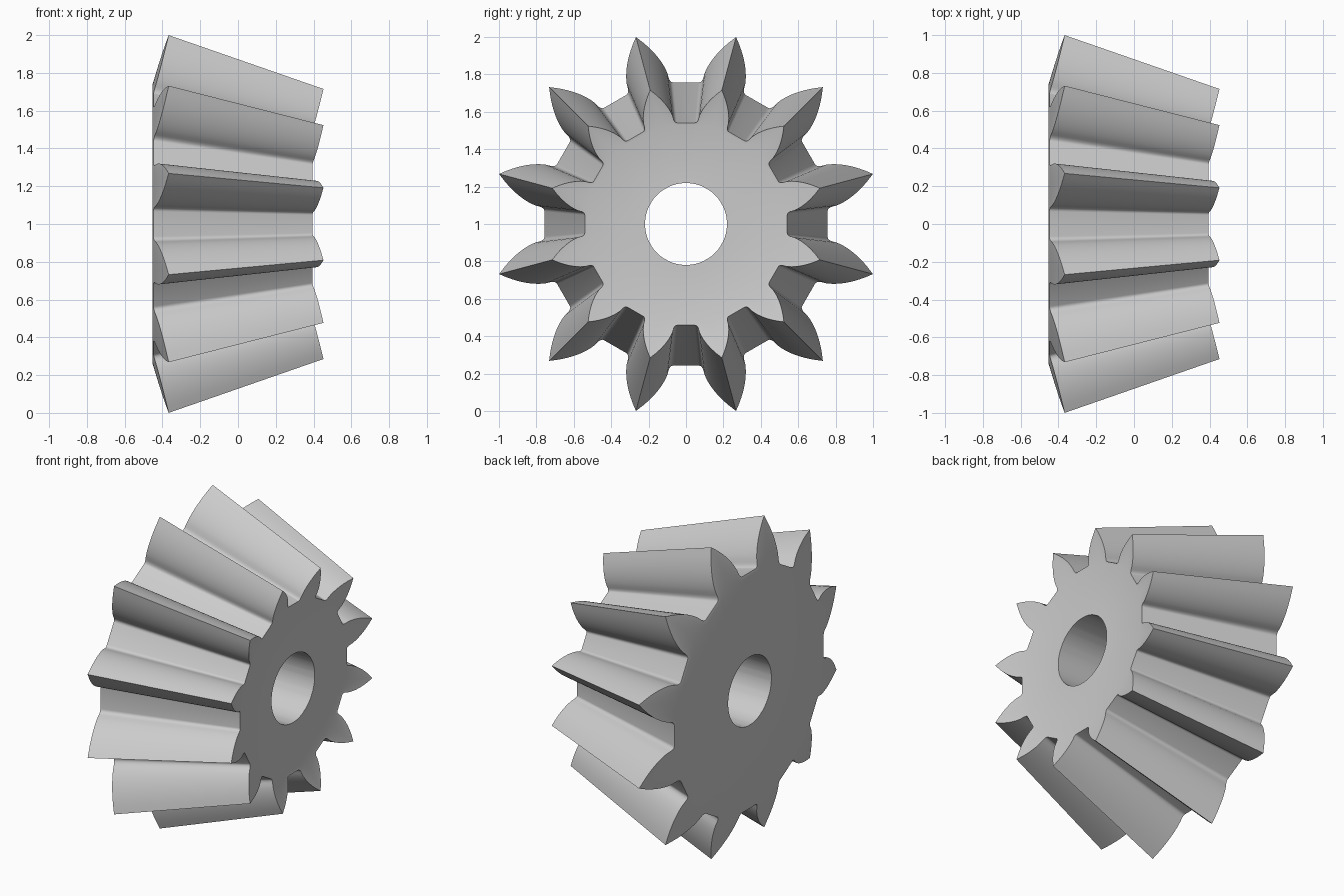
import bpy, bmesh
from math import radians, sin, cos, tan, acos, pi

if "Cube" in bpy.data.objects:
    bpy.data.objects.remove(bpy.data.objects["Cube"])

TEETH = 12
TIP_R, BASE_R, HUB_R, BORE_R = 1.035, 0.79, 0.742, 0.219
BACK_X, TIP_X = -0.4525, -0.367      # hub face and tooth tips at the large end
APEX_X, SHRINK = 2.508, 0.715        # common cone apex, small end / large end
SLOPE = (TIP_X - BACK_X) / (TIP_R - HUB_R)


def half_tooth():
    """Radius and half angle, from the pointed tip down to the valley."""
    pts = []
    steps = 12
    for i in range(steps + 1):
        r = TIP_R + (BASE_R - TIP_R) * i / steps
        a = acos(min(1, BASE_R / r))
        pts.append((r, max(0, radians(8.2) - (tan(a) - a))))
    pts[0] = (TIP_R, 0)
    # rounded fillet into the flat valley
    pts += [(r, radians(d)) for r, d in
            ((0.778, 8.4), (0.768, 8.8), (0.762, 9.3), (0.76, 10))]
    return pts


# Full outline of the toothed ring at the large end
flank = half_tooth()
outline = []
for k in range(TEETH):
    mid = 2 * pi * (k + 0.5) / TEETH
    outline += [(r, mid - a) for r, a in reversed(flank)]
    outline += [(r, mid + a) for r, a in flank[1:]]


def to_small(x, r):
    return APEX_X - SHRINK * (APEX_X - x), r * SHRINK


bm = bmesh.new()


def ring(place):
    verts = []
    for r, t in outline:
        x, rad = place(r)
        verts.append(bm.verts.new((x, rad * sin(t), 1 + rad * cos(t))))
    return verts


def tooth_end(r):
    return BACK_X + SLOPE * (r - HUB_R), r


front_x = to_small(BACK_X, HUB_R)[0]
rings = [
    ring(lambda r: (BACK_X, BORE_R)),
    ring(lambda r: (BACK_X, HUB_R)),
    ring(tooth_end),
    ring(lambda r: to_small(*tooth_end(r))),
    ring(lambda r: to_small(BACK_X, HUB_R)),
    ring(lambda r: (front_x, BORE_R)),
]

# Skin the rings into a closed gear with a through bore
count = len(outline)
for a, b in zip(rings, rings[1:] + rings[:1]):
    for i in range(count):
        j = (i + 1) % count
        bm.faces.new((a[i], a[j], b[j], b[i]))
bmesh.ops.recalc_face_normals(bm, faces=bm.faces)

mesh = bpy.data.meshes.new("bevel_gear")
bm.to_mesh(mesh)
bm.free()
gear = bpy.data.objects.new("bevel_gear", mesh)
bpy.context.collection.objects.link(gear)

# Plain grey metal
colour = (0.6, 0.6, 0.6, 1)
grey = bpy.data.materials.new("light_grey")
grey.use_nodes = True
grey.diffuse_color = colour
grey.node_tree.nodes["Principled BSDF"].inputs["Base Color"].default_value = colour
mesh.materials.append(grey)

bpy.ops.object.select_all(action="DESELECT")
gear.select_set(True)
bpy.context.view_layer.objects.active = gear
bpy.ops.object.shade_smooth_by_angle(angle=radians(30))
